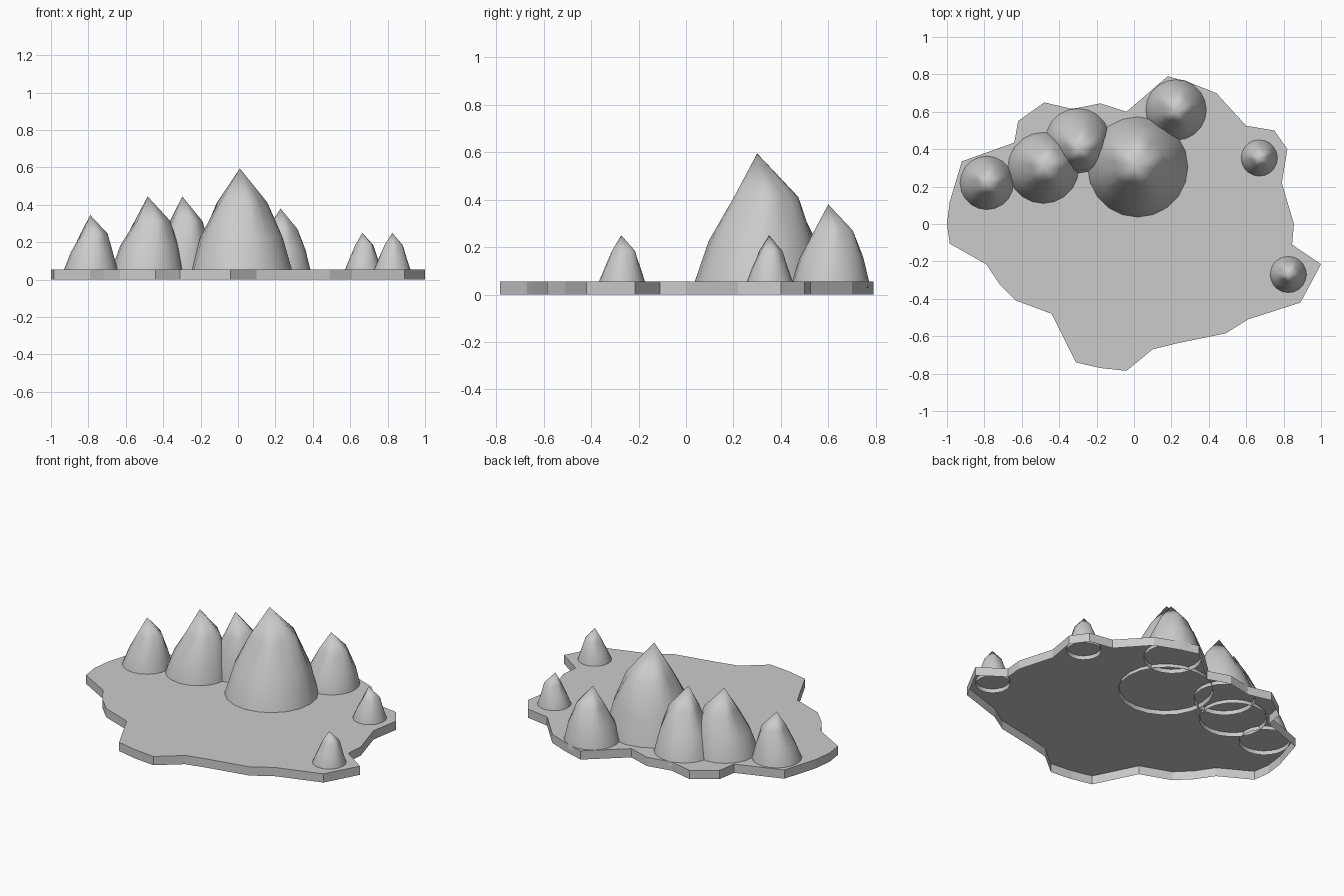
import bpy, bmesh, math

if "Cube" in bpy.data.objects:
    bpy.data.objects.remove(bpy.data.objects["Cube"])

stone = bpy.data.materials.new("grey stone")
stone.diffuse_color = (0.6, 0.6, 0.6, 1)
stone.use_nodes = True
stone.node_tree.nodes["Principled BSDF"].inputs["Base Color"].default_value = stone.diffuse_color


def add_object(name, bm, smooth):
    mesh = bpy.data.meshes.new(name)
    for f in bm.faces:
        f.smooth = smooth
    bm.to_mesh(mesh)
    bm.free()
    mesh.materials.append(stone)
    obj = bpy.data.objects.new(name, mesh)
    bpy.context.collection.objects.link(obj)
    return obj


TOP = 0.055   # height of the slab top
RIM = 0.03    # cones sink into the hollow slab down to here

# Irregular slab, open underneath
outline = [(.18, .79), (.30, .755), (.44, .70), (.60, .525), (.75, .50), (.82, .40),
           (.79, .22), (.855, 0), (.845, -.11), (1, -.215), (.89, -.42), (.61, -.51),
           (.49, -.585), (.22, -.64), (.10, -.67), (-.04, -.785), (-.18, -.77),
           (-.31, -.74), (-.44, -.48), (-.63, -.41), (-.72, -.32), (-.79, -.215),
           (-.985, -.105), (-1, 0), (-.985, .12), (-.92, .335), (-.64, .435),
           (-.62, .55), (-.48, .65), (-.33, .615), (-.18, .645), (-.04, .60)]
outline.reverse()  # counter-clockwise
bm = bmesh.new()
low = [bm.verts.new((x, y, 0)) for x, y in outline]
high = [bm.verts.new((x, y, TOP)) for x, y in outline]
bm.faces.new(high)
n = len(outline)
for i in range(n):
    j = (i + 1) % n
    bm.faces.new((low[i], low[j], high[j], high[i]))
add_object("base_slab", bm, False)


# Rocky cone: base ring, bulging middle, shoulder ring leaning to one side, apex
def rock(name, cx, cy, r, apex, lean, mid=0.82, sides=20):
    ax, ay, az = apex
    h = az - TOP
    lx, ly = math.cos(math.radians(lean)), math.sin(math.radians(lean))
    # (height, radius, lean amount, share of apex offset)
    levels = [(RIM, 1.02, 0, 0), (TOP, 1.0, 0, 0), (TOP + .32 * h, mid, .05, .4),
              (TOP + .66 * h, .49, .13, .8)]
    bm = bmesh.new()
    rings = []
    for k, (z, s, off, share) in enumerate(levels):
        x0 = cx + (ax - cx) * share + lx * off * r
        y0 = cy + (ay - cy) * share + ly * off * r
        ring = []
        for i in range(sides):
            a = 2 * math.pi * i / sides
            # ridges grow towards the top
            w = 1 + (0.08 * math.cos(5 * (a - math.radians(lean))) if k == 3 else 0)
            ring.append(bm.verts.new((x0 + r * s * w * math.cos(a),
                                      y0 + r * s * w * math.sin(a), z)))
        rings.append(ring)
    tip = bm.verts.new(apex)
    for i in range(sides):
        j = (i + 1) % sides
        for a, b in zip(rings, rings[1:]):
            bm.faces.new((a[i], a[j], b[j], b[i]))
        bm.faces.new((rings[-1][i], rings[-1][j], tip))
    add_object(name, bm, True)


rock("large_rock", .02, .305, .268, (.01, .30, .595), 80)
rock("back_rock", .225, .61, .162, (.228, .60, .38), 75)
rock("left_end_rock", -.787, .22, .143, (-.79, .225, .345), 10, .78)
rock("left_middle_rock", -.485, .30, .19, (-.483, .31, .445), 10)
rock("left_rear_rock", -.30, .445, .173, (-.298, .40, .445), 15)
rock("small_rear_rock", .67, .353, .097, (.665, .35, .25), 30, .76)
rock("small_front_rock", .825, -.27, .097, (.825, -.273, .25), 60, .76)
